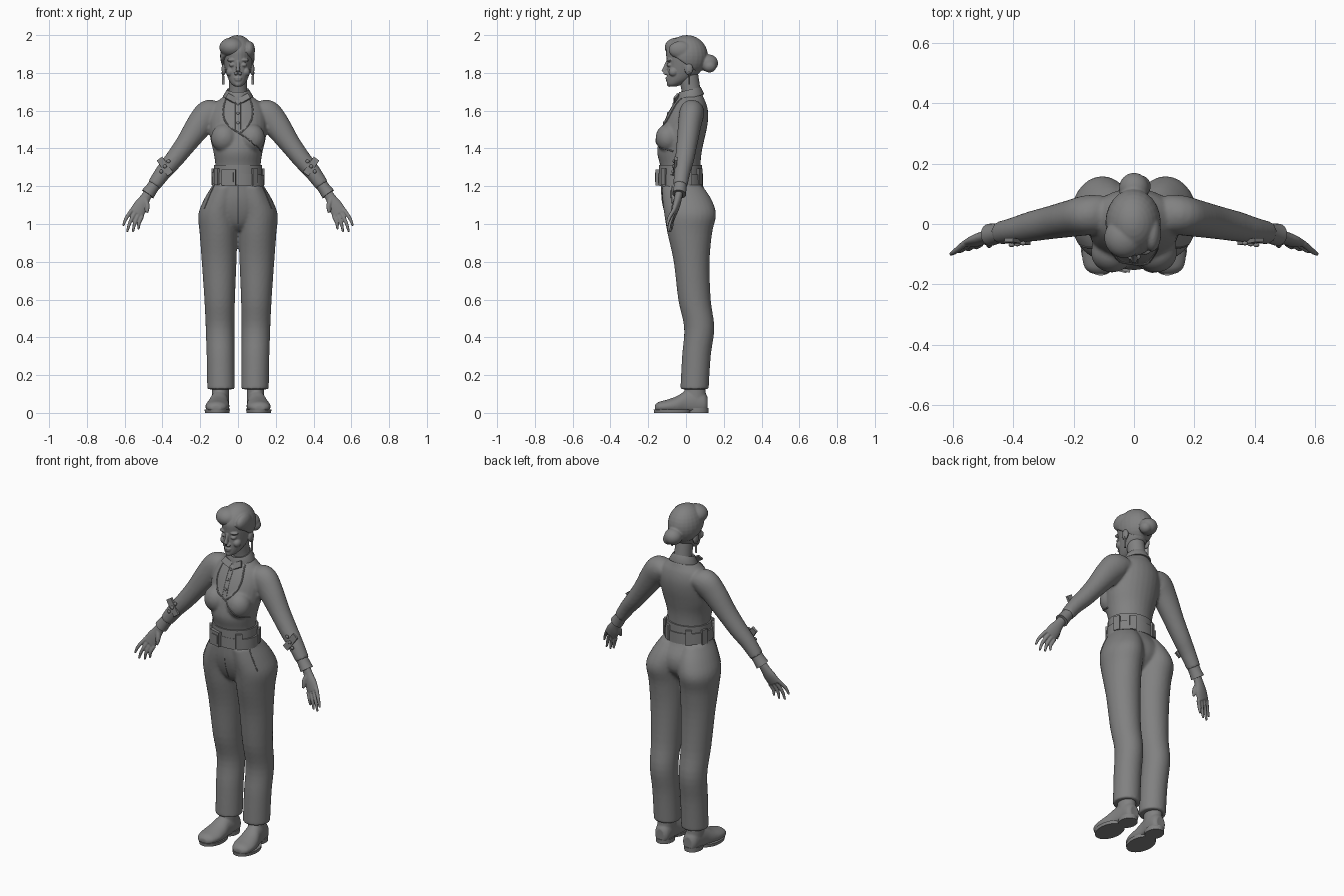
import bpy, bmesh, math
from mathutils import Vector, Matrix

cube = bpy.data.objects.get("Cube")
if cube:
    bpy.data.objects.remove(cube)

grey = bpy.data.materials.new("plain_grey")
grey.use_nodes = True
TONE = (0.22, 0.22, 0.22, 1)
grey.diffuse_color = TONE
grey.node_tree.nodes["Principled BSDF"].inputs["Base Color"].default_value = TONE

UP, BACK = Vector((0, 0, 1)), Vector((0, 1, 0))
parts = []


def spline(rings, steps):
    """Smooth in-between rings."""
    out = []
    for i in range(len(rings) - 1):
        a, b, c, d = (rings[max(0, min(len(rings) - 1, i + k))] for k in (-1, 0, 1, 2))
        for s in range(steps):
            t = s / steps
            out.append([q + t / 2 * (r - p + t * (2 * p - 5 * q + 4 * r - e + t * (3 * q - p - 3 * r + e)))
                        for p, q, r, e in zip(a, b, c, d)])
    return out + [list(rings[-1])]


def tube(bm, rings, normal=None, n=28, steps=4, floor=None):
    """Loft of ellipses (x, y, z, radius, depth radius), capped at both ends."""
    rows = spline(rings, steps)
    centres = [Vector(r[:3]) for r in rows]
    loops = []
    for i, r in enumerate(rows):
        t = normal or (centres[min(i + 1, len(rows) - 1)] - centres[max(i - 1, 0)]).normalized()
        u = (BACK if abs(t.y) < 0.95 else UP).cross(t).normalized()
        v = t.cross(u)
        loop = []
        for k in range(n):
            a = math.tau * k / n
            p = centres[i] + u * r[3] * math.cos(a) + v * r[4] * math.sin(a)
            if floor is not None:
                p.z = max(p.z, floor)
            loop.append(bm.verts.new(p))
        loops.append(loop)
    for a, b in zip(loops, loops[1:]):
        for k in range(n):
            bm.faces.new((a[k], a[(k + 1) % n], b[(k + 1) % n], b[k]))
    bm.faces.new(loops[0][::-1])
    bm.faces.new(loops[-1])


def ball(bm, loc, size):
    m = Matrix.Translation(loc) @ Matrix.Diagonal((*size, 1))
    bmesh.ops.create_uvsphere(bm, u_segments=24, v_segments=16, radius=1, matrix=m)


def box(bm, loc, size, turn=None):
    m = Matrix.Translation(loc) @ (turn or Matrix()) @ Matrix.Diagonal((*size, 1))
    bmesh.ops.create_cube(bm, size=1, matrix=m)


def mirror(bm):
    dup = bmesh.ops.duplicate(bm, geom=bm.verts[:] + bm.edges[:] + bm.faces[:])["geom"]
    for v in dup:
        if isinstance(v, bmesh.types.BMVert):
            v.co.x *= -1


def make(name, bm, voxel=0, smooth=3):
    """Turn a bmesh into an object; a voxel size fuses its shells."""
    bmesh.ops.recalc_face_normals(bm, faces=bm.faces[:])
    me = bpy.data.meshes.new(name)
    bm.to_mesh(me)
    bm.free()
    me.materials.append(grey)
    ob = bpy.data.objects.new(name, me)
    bpy.context.collection.objects.link(ob)
    if voxel:
        r = ob.modifiers.new("fuse", "REMESH")
        r.mode, r.voxel_size, r.use_smooth_shade = "VOXEL", voxel, True
        s = ob.modifiers.new("soften", "SMOOTH")
        s.factor, s.iterations = 0.5, smooth
    parts.append(ob)
    return ob


def on_front(ob, x, z):
    """Point on the front surface of an object."""
    dg = bpy.context.evaluated_depsgraph_get()
    hit, p, _, _ = ob.evaluated_get(dg).ray_cast(Vector((x, -1, z)), BACK)
    return p if hit else Vector((x, -0.1, z))


def seam(bm, ob, pts, r):
    rows = [(*on_front(ob, x, z), r, r) for x, z in spline(pts, 6)]
    tube(bm, rows, n=8, steps=1)


# trousers: two legs fused with the hips
bm = bmesh.new()
tube(bm, [(.09, .045, .125, .073, .075), (.092, .055, .3, .074, .076), (.095, .07, .45, .076, .08),
          (.097, .045, .6, .081, .086), (.1, .03, .8, .092, .095), (.103, .02, .95, .1, .118),
          (.105, .022, 1.05, .105, .137), (.087, .005, 1.13, .093, .13), (.07, -.02, 1.2, .068, .108)], UP)
mirror(bm)
tube(bm, [(0, 0, .965, .03, .05), (0, 0, 1, .1, .085), (0, .008, 1.06, .17, .12),
          (0, 0, 1.13, .165, .128), (0, -.02, 1.2, .138, .11), (0, -.025, 1.23, .13, .105)], UP)
trousers = make("trousers", bm, .008, 5)

# jacket: sleeves and bust fused with the torso
bm = bmesh.new()
tube(bm, [(.1, .035, 1.6, .05, .06), (.15, .03, 1.585, .075, .066), (.2, .02, 1.53, .071, .062),
          (.275, .005, 1.425, .056, .055), (.34, -.008, 1.34, .049, .05), (.395, -.02, 1.275, .043, .043),
          (.445, -.03, 1.205, .037, .038)])
ball(bm, (.073, -.095, 1.455), (.07, .066, .075))
mirror(bm)
tube(bm, [(0, -.025, 1.22, .122, .1), (0, -.03, 1.31, .12, .107), (0, -.035, 1.38, .13, .118),
          (0, -.022, 1.45, .146, .12), (0, -.005, 1.52, .152, .118), (0, .01, 1.58, .15, .108),
          (0, .02, 1.63, .13, .09), (0, .025, 1.665, .09, .07), (0, .03, 1.69, .058, .055)], UP)
jacket = make("jacket", bm, .008, 4)

# head with jaw, nose, lips, brows and ears
bm = bmesh.new()
ball(bm, (.075, .015, 1.82), (.012, .022, .032))
ball(bm, (.031, -.086, 1.842), (.016, .016, .011))
ball(bm, (.032, -.086, 1.868), (.026, .017, .009))
ball(bm, (.012, -.108, 1.797), (.01, .012, .008))
ball(bm, (.042, -.066, 1.805), (.022, .026, .024))
mirror(bm)
tube(bm, [(0, -.07, 1.728, .018, .02), (0, -.06, 1.74, .034, .04), (0, -.036, 1.765, .05, .066),
          (0, -.015, 1.8, .063, .086), (0, -.004, 1.84, .073, .096), (0, 0, 1.88, .078, .104),
          (0, 0, 1.92, .078, .104), (0, 0, 1.96, .062, .082), (0, 0, 1.985, .035, .048)], UP)
tube(bm, [(0, -.097, 1.86, .009, .01), (0, -.107, 1.83, .009, .012), (0, -.118, 1.805, .012, .014)])
ball(bm, (0, -.098, 1.772), (.022, .011, .006))
ball(bm, (0, -.096, 1.762), (.019, .012, .006))
ball(bm, (0, -.088, 1.74), (.018, .014, .014))
make("head", bm, .0035, 2)

bm = bmesh.new()
tube(bm, [(0, .035, 1.63, .06, .055), (0, .028, 1.7, .049, .05), (0, .012, 1.79, .048, .052)])
make("neck", bm)

# swept hair with a bun
bm = bmesh.new()
ball(bm, (-.003, .004, 1.89), (.092, .112, .11))
cut = bmesh.ops.bisect_plane(bm, geom=bm.verts[:] + bm.edges[:] + bm.faces[:], plane_co=(0, -.1, 1.915),
                             plane_no=(0, .57, .82), clear_inner=True)
bmesh.ops.holes_fill(bm, edges=[e for e in bm.edges if e.is_boundary])
ball(bm, (-.032, -.045, 1.935), (.067, .068, .052))
ball(bm, (.06, -.03, 1.922), (.03, .062, .046))
ball(bm, (0, .118, 1.852), (.05, .052, .046))
ball(bm, (.022, .125, 1.835), (.034, .036, .033))
make("hair", bm, .005, 3)

# drop earrings
bm = bmesh.new()
tube(bm, [(.079, .018, 1.738, .007, .004), (.079, .018, 1.795, .006, .004)], UP, 12, 1)
ball(bm, (.081, .016, 1.8), (.007, .007, .007))
mirror(bm)
make("earrings", bm)

# shirt collar with two points
bm = bmesh.new()
tube(bm, [(0, .022, 1.667, .08, .074), (0, .022, 1.675, .08, .075), (0, .02, 1.712, .058, .059),
          (0, .02, 1.706, .052, .052)], Vector((0, -.25, 1)).normalized(), 32, 1)
make("shirt_collar", bm)
bm = bmesh.new()
tilt = Matrix.Rotation(math.radians(-30), 4, "Y") @ Matrix.Rotation(math.radians(-35), 4, "X")
box(bm, (.036, -.052, 1.665), (.055, .01, .035), tilt)
mirror(bm)
make("collar_points", bm)

# jacket opening and wrap edge
bm = bmesh.new()
seam(bm, jacket, [(-.065, 1.665), (-.078, 1.6), (-.07, 1.55), (-.04, 1.51), (0, 1.485),
                  (.06, 1.445), (.125, 1.385)], .004)
seam(bm, jacket, [(.065, 1.665), (.078, 1.6), (.07, 1.55), (.045, 1.51), (.01, 1.48)], .004)
make("jacket_edges", bm)

bm = bmesh.new()
for x in (-.013, .013):
    seam(bm, jacket, [(x, 1.66), (x, 1.58), (x, 1.5)], .0018)
make("shirt_placket", bm)
bm = bmesh.new()
for z in (1.635, 1.585, 1.535):
    ball(bm, on_front(jacket, 0, z), (.008, .006, .008))
make("shirt_buttons", bm)

# trouser seams
bm = bmesh.new()
seam(bm, trousers, [(0, 1.21), (0, 1.1), (0, 1.0)], .002)
for s in (1, -1):
    seam(bm, trousers, [(s * .125, 1.205), (s * .15, 1.15), (s * .178, 1.08)], .003)
make("trouser_seams", bm)

# waistband, belt, loops and buckle
bm = bmesh.new()
tube(bm, [(0, -.03, 1.25, .128, .114), (0, -.03, 1.312, .128, .114)], UP, 48, 1)
make("waistband", bm)
bm = bmesh.new()
tube(bm, [(0, -.028, 1.205, .139, .118), (0, -.028, 1.268, .137, .117)],
     Vector((.06, 0, 1)).normalized(), 48, 1)
make("belt", bm)
bm = bmesh.new()
for deg in (20, 60, 120, 160, 215, 310):
    a = math.radians(deg)
    box(bm, (.138 * math.cos(a), -.028 + .117 * math.sin(a), 1.25), (.012, .035, .085),
        Matrix.Rotation(a, 4, "Z"))
make("belt_loops", bm)
bm = bmesh.new()
turn = Matrix.Rotation(math.radians(-14), 4, "Z")
box(bm, (-.048, -.142, 1.247), (.075, .022, .085), turn)
box(bm, (-.046, -.153, 1.247), (.045, .01, .05), turn)
make("buckle", bm)

# sleeve tabs with buttons
bm = bmesh.new()
lean = Matrix.Rotation(math.radians(35), 4, "Y") @ Matrix.Rotation(math.radians(-6), 4, "X")
box(bm, (.387, -.058, 1.305), (.036, .014, .1), lean)
for k in (-1, 0, 1):
    ball(bm, Vector((.387, -.067, 1.305)) + k * Vector((-.019, .003, .027)), (.01, .007, .01))
mirror(bm)
make("sleeve_tabs", bm)

# flared shirt cuffs
bm = bmesh.new()
tube(bm, [(.43, -.028, 1.225, .032, .033), (.455, -.032, 1.19, .033, .034), (.478, -.036, 1.158, .037, .037)])
mirror(bm)
make("shirt_cuffs", bm)

# hands: palm, thumb and four fingers
bm = bmesh.new()
tube(bm, [(.46, -.034, 1.185, .024, .022), (.492, -.042, 1.135, .028, .02),
          (.515, -.052, 1.095, .038, .019), (.538, -.064, 1.055, .04, .014)])
tips = [(.608, -.1, .99), (.587, -.092, .958), (.556, -.083, .958), (.527, -.073, .972)]
for i, tip in enumerate(tips):
    base = Vector((.561 - .018 * i, -.064, 1.075 - .011 * i))
    mid = base.lerp(Vector(tip), .55) + Vector((.005, -.006, .002))
    tube(bm, [(*base, .011, .011), (*mid, .0095, .0095), (*tip, .006, .006)], n=12)
tube(bm, [(.492, -.05, 1.13, .016, .015), (.48, -.064, 1.095, .013, .013), (.482, -.074, 1.06, .007, .007)], n=12)
mirror(bm)
make("hands", bm, .004, 2)

# shoes with soles and heels
bm = bmesh.new()
tube(bm, [(.115, -.165, .025, .025, .016), (.114, -.145, .03, .05, .028), (.11, -.1, .034, .063, .036),
          (.106, -.05, .038, .06, .05), (.1, 0, .05, .05, .068), (.094, .05, .055, .048, .075),
          (.092, .095, .05, .043, .06), (.092, .114, .045, .028, .04)], BACK, floor=.012)
tube(bm, [(.094, .05, .05, .046, .058), (.092, .047, .17, .046, .054)], UP, steps=1)
mirror(bm)
make("shoes", bm, .006, 2)
bm = bmesh.new()
tube(bm, [(.11, -.072, 0, .065, .097), (.11, -.072, .018, .067, .099)], UP, 36, 1)
tube(bm, [(.093, .06, 0, .048, .058), (.093, .06, .025, .049, .059)], UP, 36, 1)
mirror(bm)
make("soles", bm)

# shade smooth, keeping edges sharp
bpy.ops.object.select_all(action="DESELECT")
for ob in parts:
    ob.select_set(True)
bpy.context.view_layer.objects.active = parts[0]
bpy.ops.object.shade_smooth_by_angle(angle=math.radians(40))
